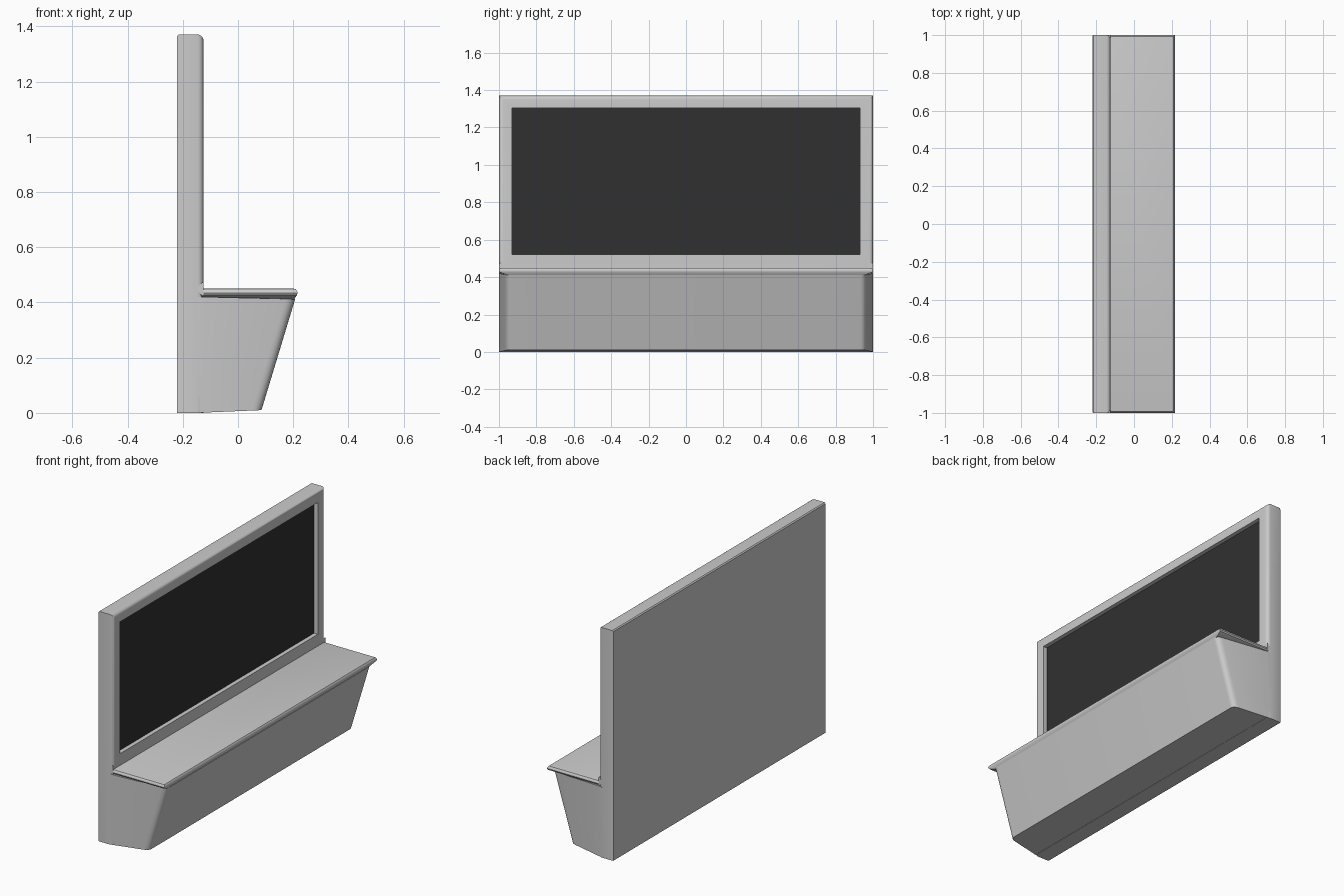
import bpy, bmesh, math

if "Cube" in bpy.data.objects:
    bpy.data.objects.remove(bpy.data.objects["Cube"])


def finish(name, bm, material=None):
    bmesh.ops.recalc_face_normals(bm, faces=bm.faces)
    mesh = bpy.data.meshes.new(name)
    bm.to_mesh(mesh)
    bm.free()
    ob = bpy.data.objects.new(name, mesh)
    bpy.context.collection.objects.link(ob)
    if material:
        mesh.materials.append(material)
    bpy.ops.object.select_all(action='DESELECT')
    ob.select_set(True)
    bpy.context.view_layer.objects.active = ob
    bpy.ops.object.shade_smooth_by_angle(angle=math.radians(35))
    return ob


def loft(name, rings, cap_end=True):
    """Skin closed rings of equal length, capping the ends."""
    bm = bmesh.new()
    loops = [[bm.verts.new(p) for p in ring] for ring in rings]
    n = len(loops[0])
    for a, b in zip(loops, loops[1:]):
        for i in range(n):
            j = (i + 1) % n
            bm.faces.new((a[i], a[j], b[j], b[i]))
    bm.faces.new(loops[0])
    if cap_end:
        bm.faces.new(loops[-1])
    return finish(name, bm)


def mirrored(half):
    """Close a half outline by mirroring it across y = 0."""
    return half + [(x, -y, z) for x, y, z in reversed(half)]


def rect(x, y, z0, z1):
    return [(x, -y, z0), (x, y, z0), (x, y, z1), (x, -y, z1)]


# Upright panel with rounded front edges and a recessed opening
BACK, FRONT, TOP, R = -0.22, -0.125, 1.37, 0.022
panel = [rect(BACK, 0.998, 0, TOP - 0.006), rect(BACK + 0.006, 1, 0, TOP)]
for k in range(7):
    a = math.pi / 2 * k / 6
    inset = R * (1 - math.cos(a))
    panel.append(rect(FRONT - R + R * math.sin(a), 1 - inset, 0, TOP - inset))
panel += [rect(FRONT, 0.93, 0.52, 1.305), rect(-0.15, 0.93, 0.52, 1.305)]
loft("back_panel", panel, cap_end=False)

# Dark board filling the recess
dark = bpy.data.materials.new("dark_board")
dark.diffuse_color = (0.03, 0.03, 0.03, 1)
dark.use_nodes = True
dark.node_tree.nodes["Principled BSDF"].inputs["Base Color"].default_value = dark.diffuse_color
bm = bmesh.new()
bm.faces.new([bm.verts.new(p) for p in rect(-0.15, 0.93, 0.52, 1.305)])
board = finish("board", bm, dark)
if board.data.polygons[0].normal.x < 0:
    board.data.flip_normals()


# Tapered lower body with rounded front corners
def body_ring(x_back, x_front, z_back, z_front):
    def height(x):
        return z_back + (z_front - z_back) * (x - x_back) / (x_front - x_back)
    half = [(x_back - 0.02, 1), (x_back, 1)]
    p, c, q = (x_front - 0.035, 0.965), (x_front, 0.96), (x_front, 0.93)
    for k in range(7):
        t = k / 6
        half.append(tuple((1 - t) ** 2 * p[i] + 2 * t * (1 - t) * c[i] + t * t * q[i]
                          for i in range(2)))
    return mirrored([(x, y, max(0, height(x))) for x, y in half])


loft("lower_body", [body_ring(-0.15, 0.085, 0, 0.01),
                    body_ring(-0.125, 0.207, 0.42, 0.412)])

# Shelf with slanted underside and rounded top edge
shelf = [mirrored([(-0.14, 0.995, 0.42), (0.203, 0.955, 0.411)])]
for x, y, z in [(0.213, 0.996, 0.426), (0.216, 1, 0.434), (0.214, 0.998, 0.442),
                (0.209, 0.993, 0.448), (0.2, 0.985, 0.45)]:
    shelf.append(mirrored([(-0.14, y, z), (x, y, z)]))
loft("shelf", shelf)

# Small corner fillets where the shelf meets the panel
for side, label in ((-1, "front"), (1, "rear")):
    loft(label + "_corner_fillet",
         [[(x, side * y, z) for x, z in ((-0.155, 0.45), (-0.125, 0.475), (-0.125, 0.42))]
          for y in (0.975, 1.0)])
